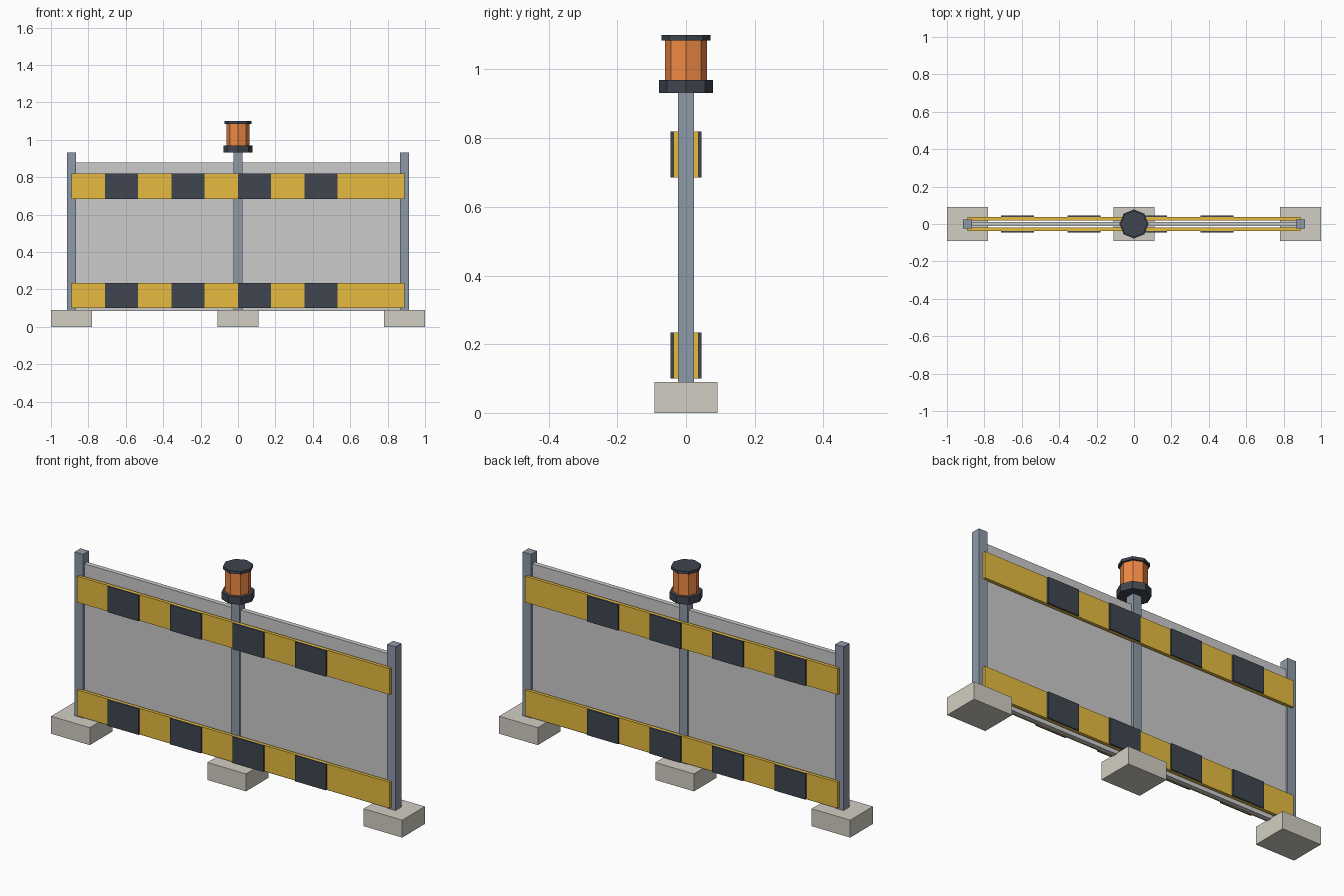
import bpy

if "Cube" in bpy.data.objects:
    bpy.data.objects.remove(bpy.data.objects["Cube"])


def material(name, color):
    m = bpy.data.materials.new(name)
    m.diffuse_color = (*color, 1)
    m.use_nodes = True
    m.node_tree.nodes["Principled BSDF"].inputs["Base Color"].default_value = m.diffuse_color
    return m


YELLOW = material("yellow_paint", (0.79, 0.50, 0.05))
DARK = material("dark_paint", (0.05, 0.06, 0.08))
STEEL = material("blue_grey_steel", (0.27, 0.32, 0.39))
CONCRETE = material("concrete", (0.64, 0.62, 0.54))
ORANGE = material("orange_lens", (0.87, 0.25, 0.06))


def finish(name, mat):
    ob = bpy.context.object
    ob.name = name
    if mat:
        ob.data.materials.append(mat)
    return ob


def box(name, x, y, z, mat=None):
    """Box from (min, max) ranges on each axis."""
    ranges = (x, y, z)
    bpy.ops.mesh.primitive_cube_add(size=1, location=[(a + b) / 2 for a, b in ranges])
    ob = finish(name, mat)
    ob.scale = [b - a for a, b in ranges]
    bpy.ops.object.transform_apply(location=False, rotation=False, scale=True)
    return ob


def octagon(name, radius, z0, z1, mat):
    bpy.ops.mesh.primitive_cylinder_add(vertices=8, radius=radius, depth=z1 - z0,
                                        location=(0, 0, (z0 + z1) / 2))
    return finish(name, mat)


# Feet and posts
for label, x in (("left", -0.89), ("middle", 0), ("right", 0.89)):
    box(f"{label}_foot", (x - 0.11, x + 0.11), (-0.092, 0.092), (0, 0.09), CONCRETE)
    box(f"{label}_post", (x - 0.024, x + 0.024), (-0.024, 0.024), (0.085, 0.933), STEEL)

# Infill panel
box("panel", (-0.868, 0.868), (-0.012, 0.012), (0.085, 0.88))

# Striped rails on both sides
for side, s in (("front", -1), ("back", 1)):
    for level, z in (("lower", (0.10, 0.234)), ("upper", (0.685, 0.819))):
        box(f"{side}_{level}_rail", (-0.89, 0.89), sorted((s * 0.02, s * 0.037)), z, YELLOW)
        for i in range(4):
            x = -0.711 + i * 0.3555
            box(f"{side}_{level}_stripe_{i + 1}", (x, x + 0.176),
                sorted((s * 0.035, s * 0.045)), z, DARK)

# Warning lamp
octagon("lamp_base", 0.078, 0.932, 0.97, DARK)
octagon("lamp_lens", 0.061, 0.968, 1.087, ORANGE)
octagon("lamp_cap", 0.071, 1.085, 1.10, DARK)
